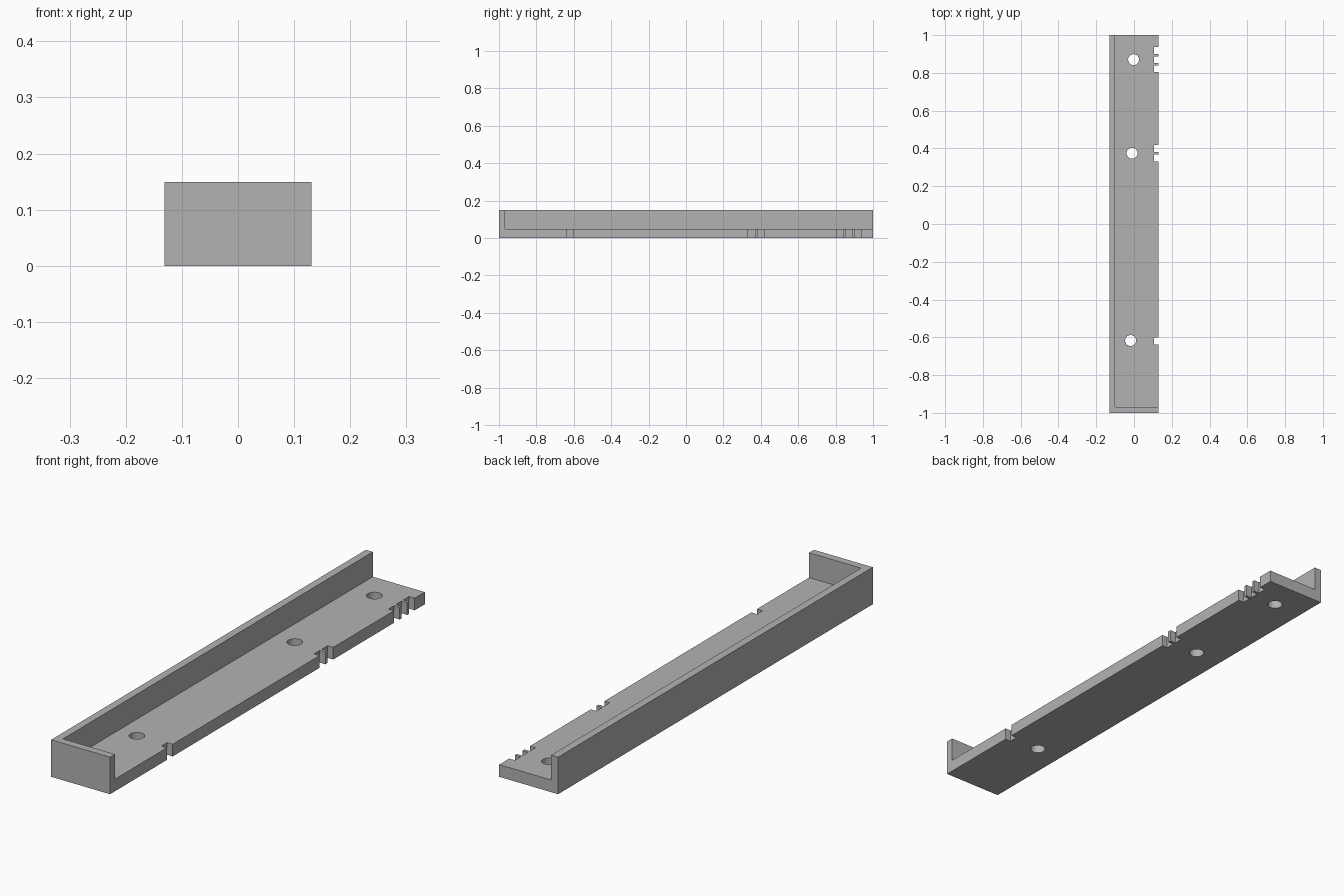
import bpy, math

cube = bpy.data.objects.get("Cube")
if cube:
    bpy.data.objects.remove(cube, do_unlink=True)

HALF_W, HEIGHT = 0.131, 0.149
FLOOR, WALL = 0.049, 0.031
NOTCH_DEPTH, HOLE_R = 0.025, 0.029

grey = bpy.data.materials.new("plain_grey")
grey.use_nodes = True
colour = (0.45, 0.45, 0.45, 1)
grey.diffuse_color = colour
grey.node_tree.nodes["Principled BSDF"].inputs["Base Color"].default_value = colour


def box(name, low, high):
    """Box spanning two opposite corners."""
    bpy.ops.mesh.primitive_cube_add(size=1, location=[(a + b) / 2 for a, b in zip(low, high)])
    ob = bpy.context.object
    ob.name = name
    ob.scale = [b - a for a, b in zip(low, high)]
    bpy.ops.object.transform_apply(location=True, rotation=False, scale=True)
    ob.data.materials.append(grey)
    return ob


def cut(target, cutter):
    """Subtract a cutter, then remove it."""
    cutter.hide_render = True
    mod = target.modifiers.new("cut", 'BOOLEAN')
    mod.operation, mod.solver, mod.object = 'DIFFERENCE', 'EXACT', cutter
    bpy.context.view_layer.objects.active = target
    bpy.ops.object.modifier_apply(modifier=mod.name)
    bpy.data.objects.remove(cutter, do_unlink=True)


# Solid block, hollowed to a floor with one long wall and one front wall
tray = box("walled_tray", (-HALF_W, -1, 0), (HALF_W, 1, HEIGHT))
cut(tray, box("pocket_cutter", (-HALF_W + WALL, -1 + WALL, FLOOR), (1, 2, 1)))

# Rectangular notches in the open long edge
for y in (-0.62, 0.35, 0.4, 0.822, 0.87, 0.918):
    cut(tray, box("notch_cutter", (HALF_W - NOTCH_DEPTH, y - 0.018, -1), (1, y + 0.018, 0.1)))

# Round holes through the floor
for x, y in ((-0.018, -0.617), (-0.01, 0.375), (-0.002, 0.87)):
    bpy.ops.mesh.primitive_cylinder_add(vertices=32, radius=HOLE_R, depth=1, location=(x, y, 0))
    drill = bpy.context.object
    drill.data.materials.append(grey)
    cut(tray, drill)

bpy.ops.object.select_all(action='DESELECT')
tray.select_set(True)
bpy.context.view_layer.objects.active = tray
bpy.ops.object.shade_smooth_by_angle(angle=math.radians(30))
